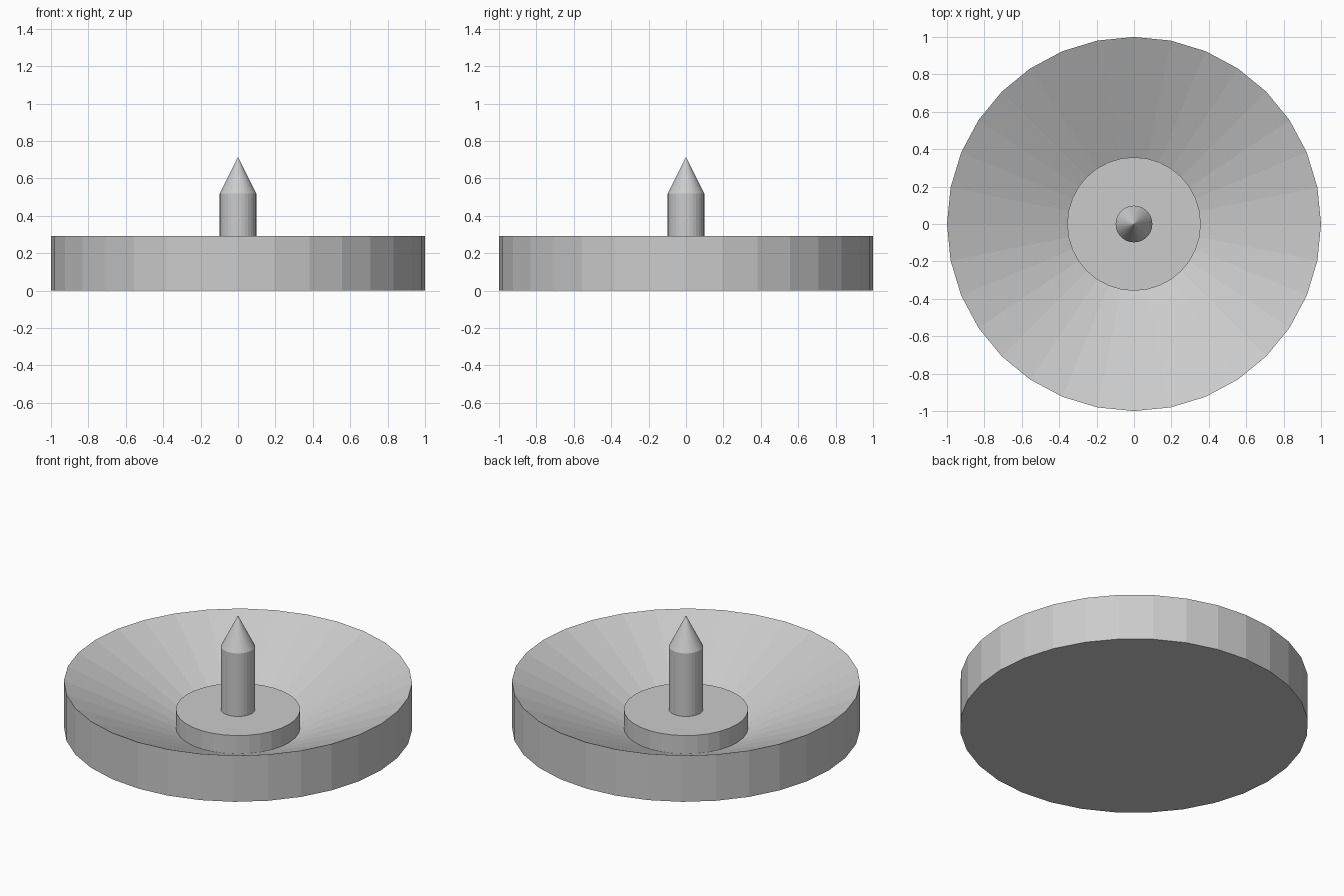
import bpy
import bmesh
from math import cos, sin, tau

SIDES = 32

cube = bpy.data.objects.get("Cube")
if cube:
    bpy.data.objects.remove(cube, do_unlink=True)

grey = bpy.data.materials.new("plain_grey")
grey.use_nodes = True
grey.diffuse_color = (0.6, 0.6, 0.6, 1)
grey.node_tree.nodes["Principled BSDF"].inputs["Base Color"].default_value = (0.6, 0.6, 0.6, 1)


def lathe(name, profile):
    """Turn a (radius, height) profile around z; zero radius makes a pole."""
    bm = bmesh.new()
    rings = []
    for r, z in profile:
        if r == 0:
            rings.append([bm.verts.new((0, 0, z))] * SIDES)
        else:
            angles = [tau * i / SIDES for i in range(SIDES)]
            rings.append([bm.verts.new((r * cos(a), r * sin(a), z)) for a in angles])
    for low, high in zip(rings, rings[1:]):
        for i in range(SIDES):
            j = (i + 1) % SIDES
            corners = dict.fromkeys((low[i], low[j], high[j], high[i]))
            bm.faces.new(list(corners))
    bmesh.ops.recalc_face_normals(bm, faces=bm.faces)
    mesh = bpy.data.meshes.new(name)
    bm.to_mesh(mesh)
    bm.free()
    mesh.materials.append(grey)
    obj = bpy.data.objects.new(name, mesh)
    bpy.context.collection.objects.link(obj)
    return obj


# Round dish with a conical hollow and a thin floor
lathe("dish", [(0, 0), (1, 0), (1, 0.293), (0.357, 0.004), (0, 0.004)])

# Raised round platform in the middle of the hollow
lathe("platform", [(0, 0.004), (0.357, 0.004), (0.357, 0.12), (0, 0.12)])

# Pointed central pin
lathe("pin", [(0, 0.12), (0.098, 0.12), (0.098, 0.52), (0, 0.715)])
